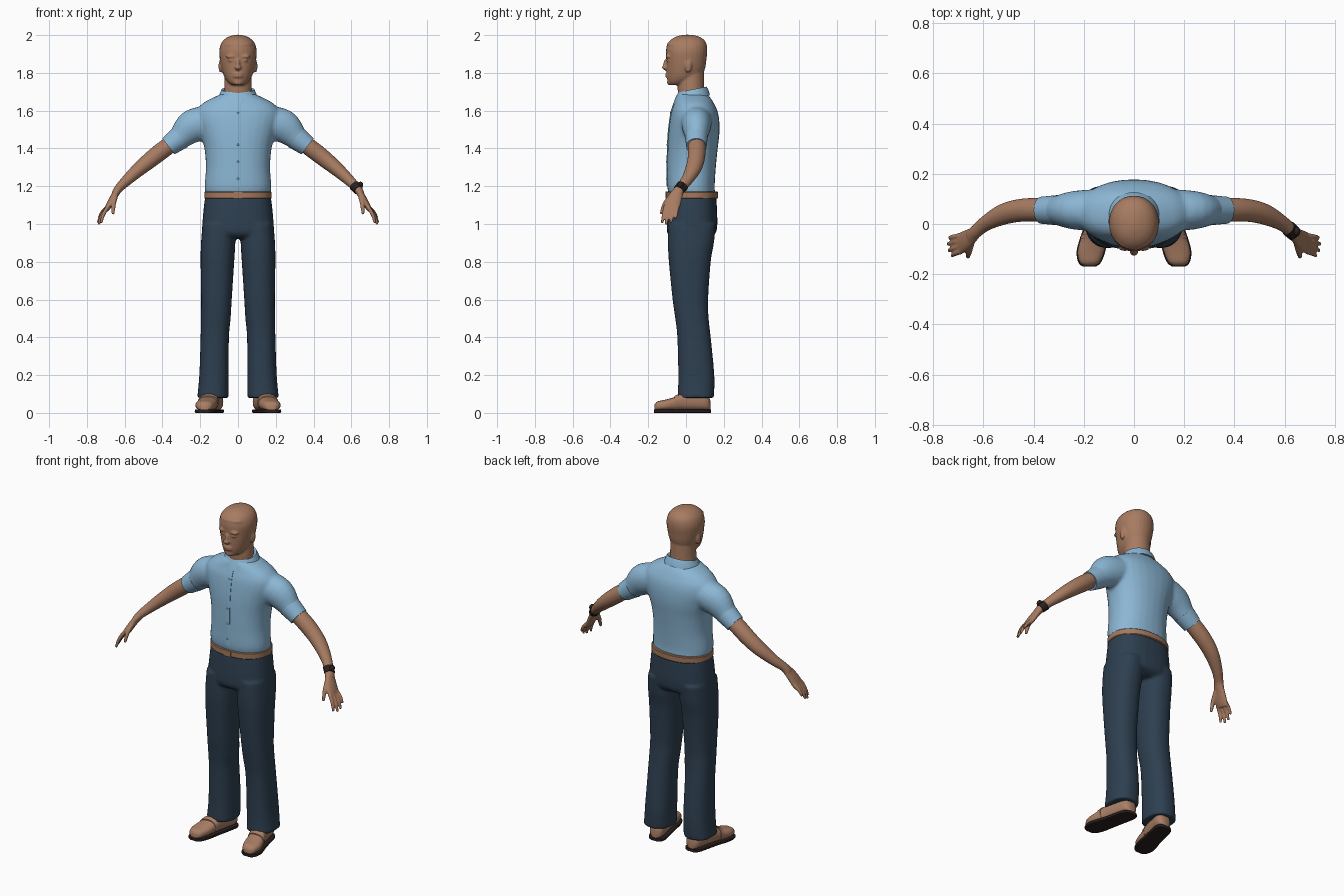
import bpy, bmesh, math
from mathutils import Vector, Matrix

old = bpy.data.objects.get("Cube")
if old:
    bpy.data.objects.remove(old, do_unlink=True)


def material(name, r, g, b):
    m = bpy.data.materials.new(name)
    m.use_nodes = True
    m.diffuse_color = (r, g, b, 1)
    m.node_tree.nodes["Principled BSDF"].inputs["Base Color"].default_value = (r, g, b, 1)
    return m


SKIN = material("skin", 0.39, 0.20, 0.12)
SHIRT = material("light blue cloth", 0.26, 0.47, 0.66)
DENIM = material("dark blue denim", 0.027, 0.050, 0.080)
LEATHER = material("tan leather", 0.40, 0.21, 0.13)
BELT = material("brown belt leather", 0.37, 0.19, 0.11)
RUBBER = material("dark rubber", 0.022, 0.014, 0.013)


def spline(rows, steps=4):
    """Catmull-Rom interpolation of whole rows of numbers."""
    out = []
    last = len(rows) - 1
    for i in range(last):
        quad = zip(rows[max(i - 1, 0)], rows[i], rows[i + 1], rows[min(i + 2, last)])
        quad = list(quad)
        for k in range(steps):
            t = k / steps
            out.append([b + t * ((c - a) / 2 + t * ((a - 2.5 * b + 2 * c - d / 2)
                        + t * (1.5 * (b - c) + (d - a) / 2))) for a, b, c, d in quad])
    return out + [list(rows[last])]


def loft(bm, rings, n=28, p=2.0):
    """Skin superellipse rings given as (centre, half axis, half axis)."""
    loops = []
    for c, u, v in rings:
        loop = []
        for k in range(n):
            a = math.tau * k / n
            ca, sa = math.cos(a), math.sin(a)
            x = math.copysign(abs(ca) ** (2 / p), ca)
            y = math.copysign(abs(sa) ** (2 / p), sa)
            loop.append(bm.verts.new(Vector(c) + x * Vector(u) + y * Vector(v)))
        loops.append(loop)
    for a, b in zip(loops, loops[1:]):
        for k in range(n):
            bm.faces.new((a[k], a[(k + 1) % n], b[(k + 1) % n], b[k]))
    bm.faces.new(loops[0])
    bm.faces.new(loops[-1])


def stack(bm, rows, cx=None, p=2.3, s=1):
    """Upright body from rows of z, centre x, half width, front y, back y."""
    loft(bm, [((s * x, (f + b) / 2, z), (w, 0, 0), (0, (b - f) / 2, 0))
              for z, x, w, f, b in spline(rows)], p=p)


def tube(bm, rows, s=1, steps=4, n=20, p=2.0):
    """Limb from rows of x, y, z, radius across, radius along y."""
    rows = spline(rows, steps)
    pts = [Vector((s * r[0], r[1], r[2])) for r in rows]
    rings = []
    for i, r in enumerate(rows):
        t = (pts[min(i + 1, len(pts) - 1)] - pts[max(i - 1, 0)]).normalized()
        v = Vector((0, 1, 0))
        v = (v - t * t.dot(v)).normalized()
        rings.append((pts[i], v.cross(t) * r[3], v * r[4]))
    loft(bm, rings, n, p)


def blob(bm, centre, size):
    bmesh.ops.create_uvsphere(bm, u_segments=20, v_segments=12, radius=1,
                              matrix=Matrix.Translation(centre) @ Matrix.Diagonal((*size, 1)))


def finish(bm, name, mat, voxel=0, smooth=3):
    bmesh.ops.recalc_face_normals(bm, faces=bm.faces)
    mesh = bpy.data.meshes.new(name)
    bm.to_mesh(mesh)
    bm.free()
    mesh.materials.append(mat)
    ob = bpy.data.objects.new(name, mesh)
    bpy.context.scene.collection.objects.link(ob)
    bpy.ops.object.select_all(action='DESELECT')
    ob.select_set(True)
    bpy.context.view_layer.objects.active = ob
    if voxel:
        for poly in mesh.polygons:
            poly.use_smooth = True
        m = ob.modifiers.new("blend", 'REMESH')
        m.mode = 'VOXEL'
        m.voxel_size = voxel
        m.use_smooth_shade = True
        m = ob.modifiers.new("relax", 'SMOOTH')
        m.factor = 0.5
        m.iterations = smooth
    else:
        bpy.ops.object.shade_smooth_by_angle(angle=math.radians(40))
    return ob


# Head with neck and facial features
bm = bmesh.new()
stack(bm, [(1.735, 0, .03, -.085, -.02), (1.75, 0, .052, -.096, .03), (1.78, 0, .073, -.101, .08),
           (1.82, 0, .086, -.103, .1), (1.87, 0, .096, -.104, .108), (1.92, 0, .099, -.106, .113),
           (1.96, 0, .087, -.095, .106), (1.985, 0, .062, -.066, .083),
           (1.998, 0, .03, -.032, .05), (2.002, 0, .008, -.005, .02)], p=2.1)
stack(bm, [(1.63, 0, .078, -.03, .1), (1.72, 0, .073, -.045, .097), (1.82, 0, .07, -.03, .095)], p=2)
blob(bm, (0, -.106, 1.842), (.011, .015, .032))
blob(bm, (0, -.113, 1.828), (.018, .014, .011))
blob(bm, (0, -.085, 1.75), (.026, .016, .016))
for z in (1.781, 1.793):
    blob(bm, (0, -.101, z), (.026, .010, .005))
blob(bm, (0, -.055, 1.95), (.075, .048, .012))
for s in (1, -1):
    blob(bm, (s * .036, -.095, 1.887), (.028, .014, .008))
    blob(bm, (s * .036, -.094, 1.866), (.015, .010, .006))
    blob(bm, (s * .093, .012, 1.835), (.010, .019, .034))
finish(bm, "head", SKIN, .006, 2)

# Shirt body and sleeves, blended together
bm = bmesh.new()
FRONT = [(1.155, 0, .172, -.09, .155), (1.2, 0, .177, -.1, .152), (1.3, 0, .17, -.1, .158),
         (1.4, 0, .178, -.098, .168), (1.48, 0, .2, -.094, .177), (1.55, 0, .222, -.086, .176),
         (1.6, 0, .22, -.077, .166), (1.64, 0, .185, -.063, .147),
         (1.67, 0, .13, -.054, .128), (1.69, 0, .085, -.045, .108)]
stack(bm, FRONT, p=2.2)
SLEEVE = [(.14, .055, 1.55, .08, .085), (.24, .055, 1.517, .09, .077),
          (.31, .055, 1.455, .063, .058), (.358, .055, 1.418, .05, .052)]
for s in (1, -1):
    tube(bm, SLEEVE, s)
finish(bm, "shirt", SHIRT, .01, 4)

# Turned sleeve hems
bm = bmesh.new()
for s in (1, -1):
    tube(bm, [(.306, .055, 1.458, .064, .060), (.368, .055, 1.411, .053, .054)], s, n=32)
finish(bm, "sleeve_hems", SHIRT)

# Collar, lower at the throat
bm = bmesh.new()
loft(bm, [((0, .03, 1.66), (.108, 0, 0), (0, .097, .022)),
          ((0, .032, 1.69), (.097, 0, 0), (0, .087, .02)),
          ((0, .034, 1.712), (.087, 0, 0), (0, .075, .015)),
          ((0, .034, 1.706), (.076, 0, 0), (0, .066, .013))], n=40)
finish(bm, "collar", SHIRT)

# Button placket and buttons
bm = bmesh.new()
tube(bm, [(0, r[3] + .001, r[0], .014, .004) for r in FRONT[1:-2]], p=4)
for z in (1.24, 1.33, 1.42, 1.51, 1.59):
    blob(bm, (0, -.1 + max(0, z - 1.4) * .11, z), (.006, .006, .006))
finish(bm, "placket", SHIRT)

# Arms and hands
bm = bmesh.new()
ARM = [(.3, .055, 1.465, .043, .045), (.4, .057, 1.39, .046, .047), (.47, .052, 1.335, .043, .045),
       (.53, .035, 1.285, .037, .041), (.59, .003, 1.23, .029, .031),
       (.63, -.03, 1.19, .023, .027), (.65, -.048, 1.16, .02, .03)]
PALM = [(.632, -.035, 1.185, .02, .026), (.66, -.058, 1.14, .018, .038),
        (.685, -.074, 1.095, .016, .043), (.698, -.08, 1.072, .012, .04)]
FINGERS = [((.69, -.11, 1.09), (.725, -.127, 1.005)), ((.695, -.09, 1.085), (.738, -.106, .997)),
           ((.695, -.068, 1.085), (.742, -.08, 1.006)), ((.692, -.047, 1.09), (.737, -.055, 1.03))]
for s in (1, -1):
    tube(bm, ARM, s)
    tube(bm, PALM, s)
    for (ax, ay, az), (bx, by, bz) in FINGERS:
        tube(bm, [(ax, ay, az, .011, .011),
                  ((ax + bx) / 2 + .006, (ay + by) / 2, (az + bz) / 2, .010, .010),
                  (bx, by, bz, .007, .007)], s, n=12)
    tube(bm, [(.648, -.07, 1.15, .014, .018), (.658, -.112, 1.105, .012, .013),
              (.662, -.132, 1.052, .008, .008)], s, n=12)
finish(bm, "arms_and_hands", SKIN, .005, 3)

# Wrist watch on the left arm
bm = bmesh.new()
tube(bm, [(.616, -.018, 1.203, .029, .032), (.638, -.037, 1.18, .027, .031)], n=24)
blob(bm, (.649, -.03, 1.207), (.014, .018, .017))
finish(bm, "wrist_watch", RUBBER)

# Trousers: hips and two legs
bm = bmesh.new()
stack(bm, [(1.155, 0, .172, -.09, .16), (1.1, 0, .18, -.096, .163), (1.0, 0, .189, -.102, .166),
           (.95, 0, .187, -.098, .156), (.925, 0, .15, -.07, .12)], p=2.4)
LEG = [(1.0, .1, .088, -.095, .158), (.9, .105, .091, -.096, .148), (.8, .109, .089, -.091, .131),
       (.6, .114, .081, -.071, .117), (.5, .118, .079, -.057, .12), (.4, .123, .075, -.046, .131),
       (.2, .127, .078, -.041, .15), (.08, .133, .083, -.044, .148)]
for s in (1, -1):
    stack(bm, LEG, p=2.3, s=s)
finish(bm, "trousers", DENIM, .009, 3)

# Belt and buckle
bm = bmesh.new()
loft(bm, [((0, .033, z), (w, 0, 0), (0, w - .042, 0))
          for z, w in ((1.134, .174), (1.138, .178), (1.168, .178), (1.172, .174))], n=48, p=2.2)
finish(bm, "belt", BELT)
bm = bmesh.new()
bmesh.ops.create_cube(bm, size=1, matrix=Matrix.Translation((0, -.103, 1.153))
                      @ Matrix.Diagonal((.048, .009, .036, 1)))
finish(bm, "belt_buckle", BELT)

# Shoes: rows of y, centre x, half width, height
SHOE = [(-.167, .178, .02, .04), (-.152, .177, .04, .056), (-.11, .172, .053, .066),
        (-.06, .161, .052, .08), (-.02, .15, .049, .1), (.04, .136, .048, .106),
        (.09, .125, .047, .1), (.117, .122, .038, .088), (.129, .122, .02, .06)]
uppers, soles, straps = bmesh.new(), bmesh.new(), bmesh.new()
for s in (1, -1):
    rows = spline(SHOE)
    loft(uppers, [((s * x, y, .008 + h / 2), (w, 0, 0), (0, 0, h / 2 - .004))
                  for y, x, w, h in rows], p=2.5)
    loft(soles, [((s * x, y * 1.02, .009), (w + .004, 0, 0), (0, 0, .009))
                 for y, x, w, h in rows], p=8)
    loft(straps, [((s * x, y, .01 + h / 2), (w + .002, 0, 0), (0, 0, h / 2))
                  for y, x, w, h in rows[12:15]], p=2.5)
finish(uppers, "shoe_uppers", LEATHER)
finish(soles, "shoe_soles", RUBBER)
finish(straps, "shoe_straps", LEATHER)
